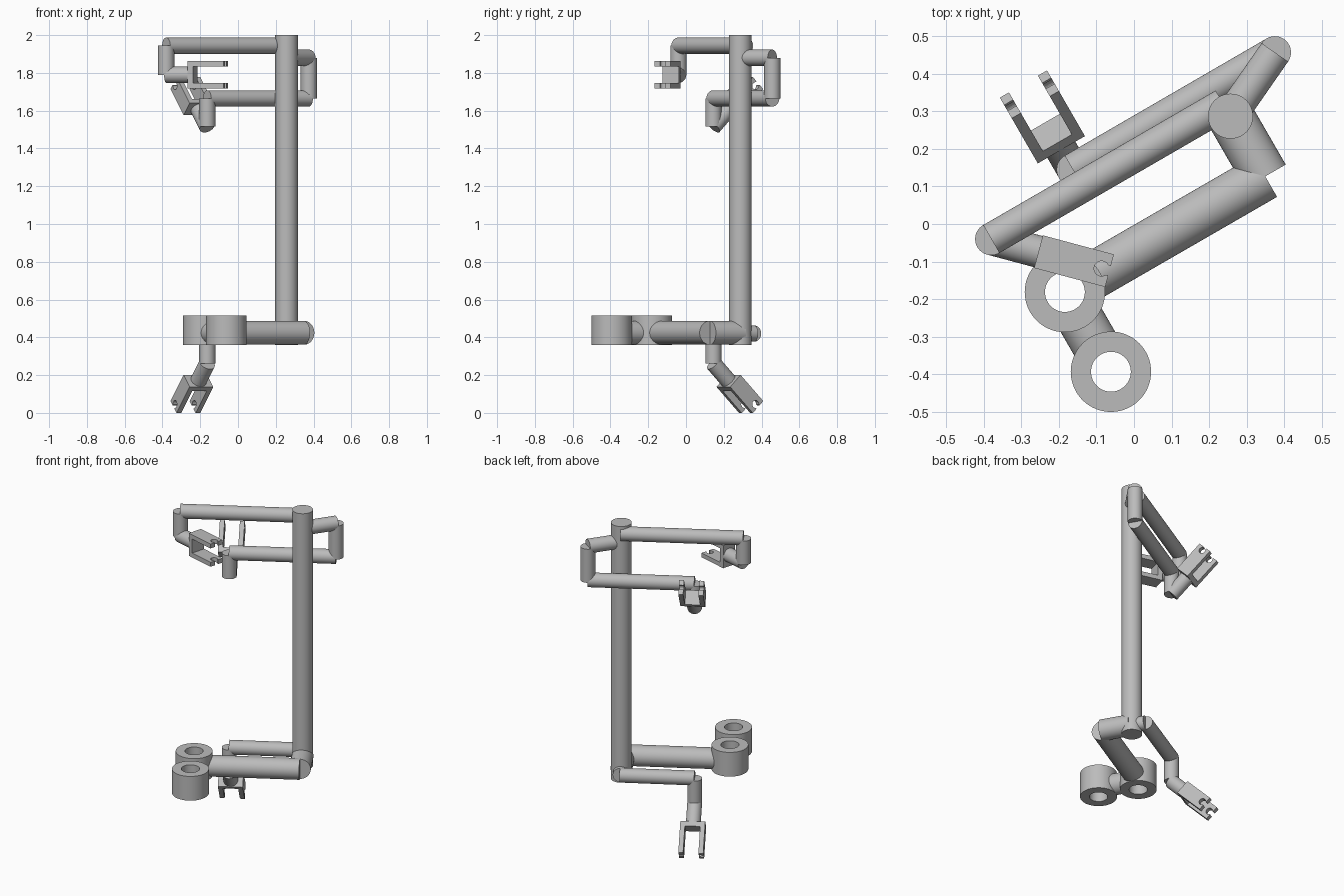
import bpy, bmesh, math
from mathutils import Vector, Matrix

cube = bpy.data.objects.get("Cube")
if cube:
    bpy.data.objects.remove(cube, do_unlink=True)

grey = bpy.data.materials.new("plain grey")
grey.use_nodes = True
GREY = (0.5, 0.5, 0.5, 1)
grey.diffuse_color = GREY
grey.node_tree.nodes["Principled BSDF"].inputs["Base Color"].default_value = GREY

THIN, THICK = 0.043, 0.063
ALONG = Vector((math.cos(math.pi / 6), 0.5, 0))    # direction of the long arms
ACROSS = Vector((-0.5, math.cos(math.pi / 6), 0))  # square to the arms
UP = Vector((0, 0, 1))


def finish(name, bm, matrix=Matrix(), smooth=True):
    bmesh.ops.recalc_face_normals(bm, faces=bm.faces)
    mesh = bpy.data.meshes.new(name)
    bm.to_mesh(mesh)
    bm.free()
    mesh.materials.append(grey)
    obj = bpy.data.objects.new(name, mesh)
    obj.matrix_world = matrix
    bpy.context.collection.objects.link(obj)
    if smooth:
        bpy.ops.object.select_all(action='DESELECT')
        obj.select_set(True)
        bpy.context.view_layer.objects.active = obj
        bpy.ops.object.shade_smooth_by_angle(angle=math.radians(30))
    return obj


def tube(name, start, end, radius=THIN):
    """Flat-ended round bar between two points."""
    start, end = Vector(start), Vector(end)
    axis = end - start
    bm = bmesh.new()
    bmesh.ops.create_cone(bm, cap_ends=True, segments=64, radius1=radius,
                          radius2=radius, depth=axis.length)
    turn = axis.to_track_quat('Z', 'Y').to_matrix().to_4x4()
    finish(name, bm, Matrix.Translation((start + end) / 2) @ turn)


def ring(name, centre, bottom, top, outer=0.107, inner=0.053):
    """Thick open ring, spun from a rectangular section."""
    bm = bmesh.new()
    verts = [bm.verts.new((r, 0, z)) for r, z in
             ((inner, bottom), (outer, bottom), (outer, top), (inner, top))]
    edges = [bm.edges.new((verts[i], verts[i - 1])) for i in range(4)]
    bmesh.ops.spin(bm, geom=verts + edges, cent=(0, 0, 0), axis=(0, 0, 1),
                   angle=math.tau, steps=64)
    bmesh.ops.remove_doubles(bm, verts=bm.verts, dist=0.0001)
    finish(name, bm, Matrix.Translation((centre.x, centre.y, 0)))


def plate(bm, points, low, high):
    """Extrude a flat outline between two heights."""
    face = bm.faces.new([bm.verts.new((x, y, low)) for x, y in points])
    out = bmesh.ops.extrude_face_region(bm, geom=[face])
    verts = [v for v in out["geom"] if isinstance(v, bmesh.types.BMVert)]
    bmesh.ops.translate(bm, verts=verts, vec=(0, 0, high - low))


def gripper(name, base, axis, spread):
    """Two notched prongs joined by a base plate; prongs are stacked along spread."""
    length, half, wide, thick, notch = 0.196, 0.045, 0.0725, 0.028, 0.02
    arc = [math.radians(40 + 280 * i / 20) for i in range(21)]
    slot = notch * math.sin(arc[0])
    outline = [(0, -half), (0, half), (length, half), (length, slot)]
    outline += [(length - 0.022 + notch * math.cos(a), notch * math.sin(a)) for a in arc]
    outline += [(length, -slot), (length, -half)]
    bm = bmesh.new()
    plate(bm, outline, wide - thick, wide)
    plate(bm, outline, -wide, thick - wide)
    plate(bm, [(0, -half), (0, half), (0.03, half), (0.03, -half)], thick - wide, wide - thick)
    side = spread.cross(axis)
    turn = Matrix((axis, side, spread)).transposed().to_4x4()
    finish(name, bm, Matrix.Translation(base) @ turn, smooth=False)


def chain(prefix, names, points, radius=THIN):
    """Bars joining consecutive points."""
    for name, a, b in zip(names, points, points[1:]):
        tube(prefix + name, a, b, radius)


# Upright pole
pole = Vector((0.257, 0.287, 0))
tube("pole", pole + UP * 0.36, pole + UP * 2, 0.06)

# Upper front arm with a level gripper
wrist = Vector((-0.38, -0.04, 1.79))
level = Vector((math.cos(math.radians(-15)), math.sin(math.radians(-15)), 0))
palm = wrist + level * 0.13
chain("front_arm_", ("beam", "drop", "wrist"),
      [pole + ACROSS * 0.036 + UP * 1.944, wrist + UP * 0.154, wrist, palm])
gripper("front_arm_gripper", palm, level, UP)

# Upper back arm with a gripper tilted upward
elbow = Vector((0.375, 0.457, 1.665))
corner = Vector((-0.163, 0.145, 1.665))
rise = (ACROSS + UP).normalized()
bend = corner - UP * 0.15
chain("back_arm_", ("shoulder", "elbow", "beam", "drop", "wrist"),
      [pole + UP * 1.88, elbow + UP * 0.215, elbow, corner, bend, bend + rise * 0.131])
gripper("back_arm_gripper", bend + rise * 0.131, rise, ALONG)

# Lower back leg with a gripper tilted downward
knee = Vector((corner.x, corner.y, 0.42))
fall = (ACROSS - UP).normalized()
ankle = knee - UP * 0.158
chain("back_leg_", ("hip", "beam", "drop", "ankle"),
      [pole + ACROSS * 0.0 + UP * 0.42, pole + ACROSS * 0.085 + UP * 0.42,
       knee, ankle, ankle + fall * 0.131])
gripper("back_leg_gripper", ankle + fall * 0.131, fall, ALONG)

# Lower front leg with two rings
hip = pole - ACROSS * 0.185 + UP * 0.424
first = hip - ALONG * 0.616
second = first - ACROSS * 0.245
chain("front_leg_", ("hip", "beam"),
      [pole + UP * 0.424, hip, first + ALONG * 0.08], THICK)
tube("ring_link", first - ACROSS * 0.08, second + ACROSS * 0.08, THICK)
ring("inner_ring", first, 0.36, 0.515)
ring("outer_ring", second, 0.36, 0.515)
